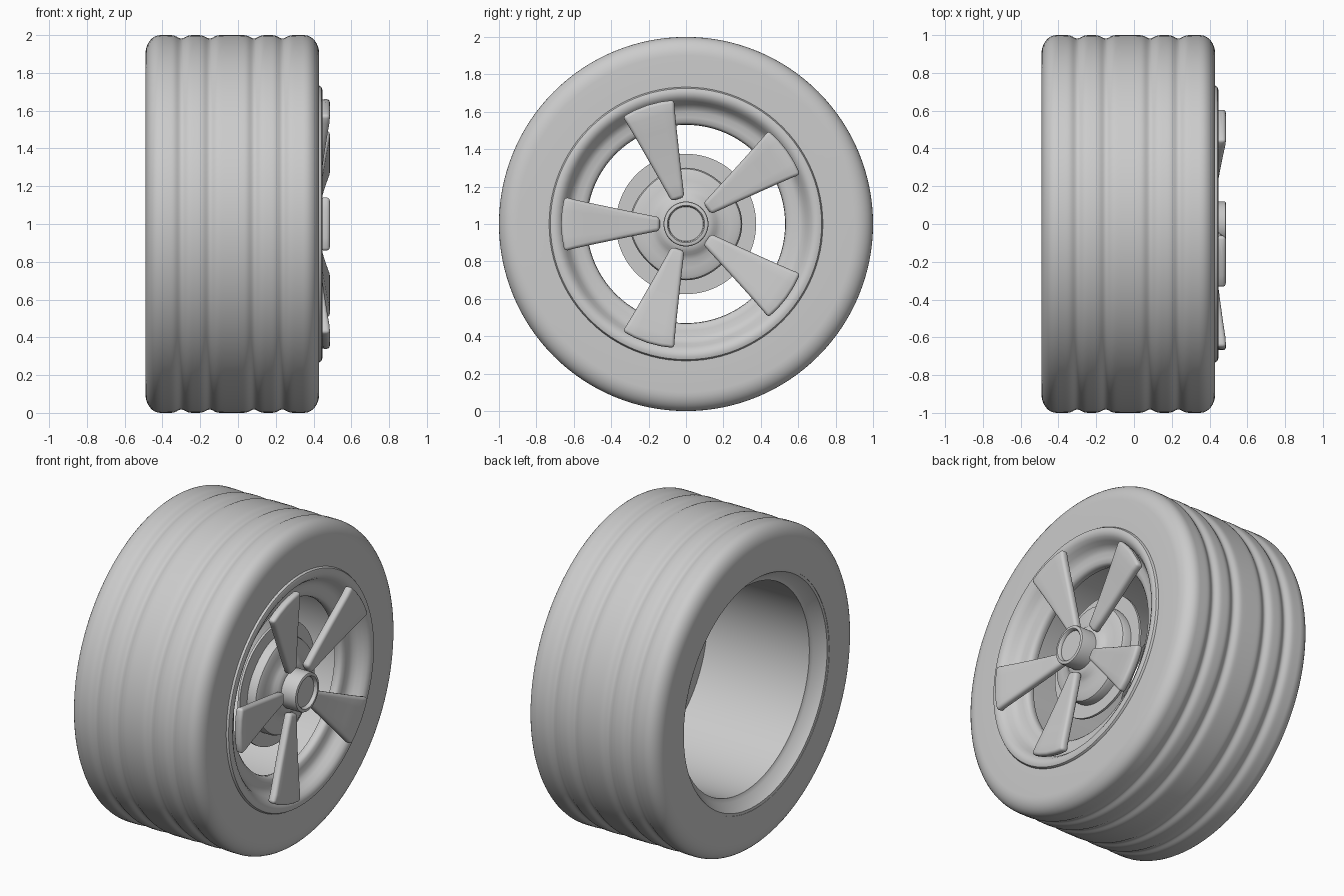
import bpy, bmesh
from math import sin, cos, pi, radians, exp
from mathutils import Matrix

if "Cube" in bpy.data.objects:
    bpy.data.objects.remove(bpy.data.objects["Cube"], do_unlink=True)

grey = bpy.data.materials.new("light grey")
grey.use_nodes = True
grey.diffuse_color = (0.6, 0.6, 0.6, 1)
grey.node_tree.nodes["Principled BSDF"].inputs["Base Color"].default_value = (0.6, 0.6, 0.6, 1)
AXLE = 1.0  # height of the wheel axis


def finish(name, bm, angle=40, bevel=0):
    bmesh.ops.recalc_face_normals(bm, faces=bm.faces)
    mesh = bpy.data.meshes.new(name)
    bm.to_mesh(mesh)
    bm.free()
    mesh.materials.append(grey)
    obj = bpy.data.objects.new(name, mesh)
    obj.location.z = AXLE
    bpy.context.collection.objects.link(obj)
    if bevel:
        mod = obj.modifiers.new("soft edges", 'BEVEL')
        mod.width, mod.segments = bevel, 3
        mod.limit_method, mod.angle_limit = 'ANGLE', radians(40)
    bpy.ops.object.select_all(action='DESELECT')
    obj.select_set(True)
    bpy.context.view_layer.objects.active = obj
    if bevel:
        bpy.ops.object.shade_smooth()
    else:
        bpy.ops.object.shade_smooth_by_angle(angle=radians(angle))


def lathe(name, profile, closed=True, steps=96, shape=None):
    """Revolve (x, radius) points about the x axis."""
    bm = bmesh.new()
    rings = []
    for x, r in profile:
        ring = []
        for i in range(steps):
            a = 2 * pi * i / steps
            rr = r * (shape(a, r) if shape else 1)
            ring.append(bm.verts.new((x, rr * cos(a), rr * sin(a))))
        rings.append(ring)
    pairs = list(zip(rings, rings[1:]))
    if closed:
        pairs.append((rings[-1], rings[0]))
    else:
        bm.faces.new(rings[0])
        bm.faces.new(rings[-1])
    for p, q in pairs:
        for i in range(steps):
            j = (i + 1) % steps
            bm.faces.new((p[i], p[j], q[j], q[i]))
    finish(name, bm)


# Tyre: rounded shoulders and four soft grooves
MID, HALF, ROUND, DROP = -0.03, 0.46, 0.08, 0.10
GROOVES = (-0.30, -0.15, 0.085, 0.235)


def tread(x):
    return 1 - 0.018 * sum(exp(-((x - g) / 0.028) ** 2) for g in GROOVES)


arc = [(ROUND * sin(pi / 2 * k / 8), DROP * (1 - cos(pi / 2 * k / 8))) for k in range(9)]
reach = HALF - ROUND
tyre = [(MID - HALF, 0.73)]
tyre += [(MID - reach - s, 1 - d) for s, d in reversed(arc)]
tyre += [(MID + reach * (k / 50 - 1), tread(MID + reach * (k / 50 - 1))) for k in range(1, 100)]
tyre += [(MID + reach + s, 1 - d) for s, d in arc]
tyre += [(MID + HALF, 0.73)]
lathe("tyre", tyre, steps=128)

# Rim: rolled front lip, shallow dished face, open barrel with a flared back edge
lathe("rim", [
    (0.40, 0.732), (0.43, 0.732), (0.442, 0.725), (0.447, 0.71), (0.445, 0.69),
    (0.435, 0.672), (0.415, 0.655), (0.39, 0.64), (0.37, 0.622), (0.36, 0.60),
    (0.357, 0.57), (0.352, 0.545), (0.34, 0.533), (0.32, 0.53), (0.30, 0.535),
    (0.30, 0.64), (-0.41, 0.645), (-0.42, 0.67), (-0.485, 0.715), (-0.488, 0.732)])

# Brake disc
lathe("brake_disc", [(0.26, 0.375), (0.275, 0.375)], closed=False)


# Hub with a faintly lobed outline
def lobes(a, r):
    return 1 + (0.02 * cos(4 * a) if r > 0.2 else 0)


lathe("hub", [(0.265, 0.295), (0.315, 0.295), (0.33, 0.288), (0.338, 0.27), (0.342, 0.23),
              (0.35, 0.19), (0.36, 0.165), (0.375, 0.15), (0.385, 0.12)],
      closed=False, shape=lobes)

# Centre cap: raised ring around a recessed plate
lathe("centre_cap", [(0.34, 0.12), (0.475, 0.12), (0.484, 0.117), (0.487, 0.11),
                     (0.487, 0.10), (0.482, 0.095), (0.465, 0.092), (0.465, 0.01)], closed=False)


# Five flared spokes: (radius, half width, front x)
stations = [(0.14, 0.036, 0.425), (0.22, 0.052, 0.433), (0.32, 0.072, 0.445),
            (0.42, 0.093, 0.458), (0.52, 0.114, 0.472), (0.60, 0.132, 0.484), (0.65, 0.145, 0.488)]


def spoke(index):
    bm = bmesh.new()
    columns = [-1, -0.5, 0, 0.5, 1]
    rows = []
    for r, w, x in stations:
        bow = 0.018 if r > 0.6 else 0  # curved outer end
        front = [bm.verts.new((x, r + bow * (1 - t * t), w * t)) for t in columns]
        back = [bm.verts.new((x - 0.05, r + bow * (1 - t * t), w * t)) for t in reversed(columns)]
        rows.append(front + back)
    for p, q in zip(rows, rows[1:]):
        for i in range(len(p)):
            j = (i + 1) % len(p)
            bm.faces.new((p[i], p[j], q[j], q[i]))
    bm.faces.new(rows[0])
    bm.faces.new(rows[-1])
    bmesh.ops.rotate(bm, verts=bm.verts, cent=(0, 0, 0),
                     matrix=Matrix.Rotation(radians(36 + 72 * index), 3, 'X'))
    finish(f"spoke_{index + 1}", bm, bevel=0.018)


for n in range(5):
    spoke(n)
